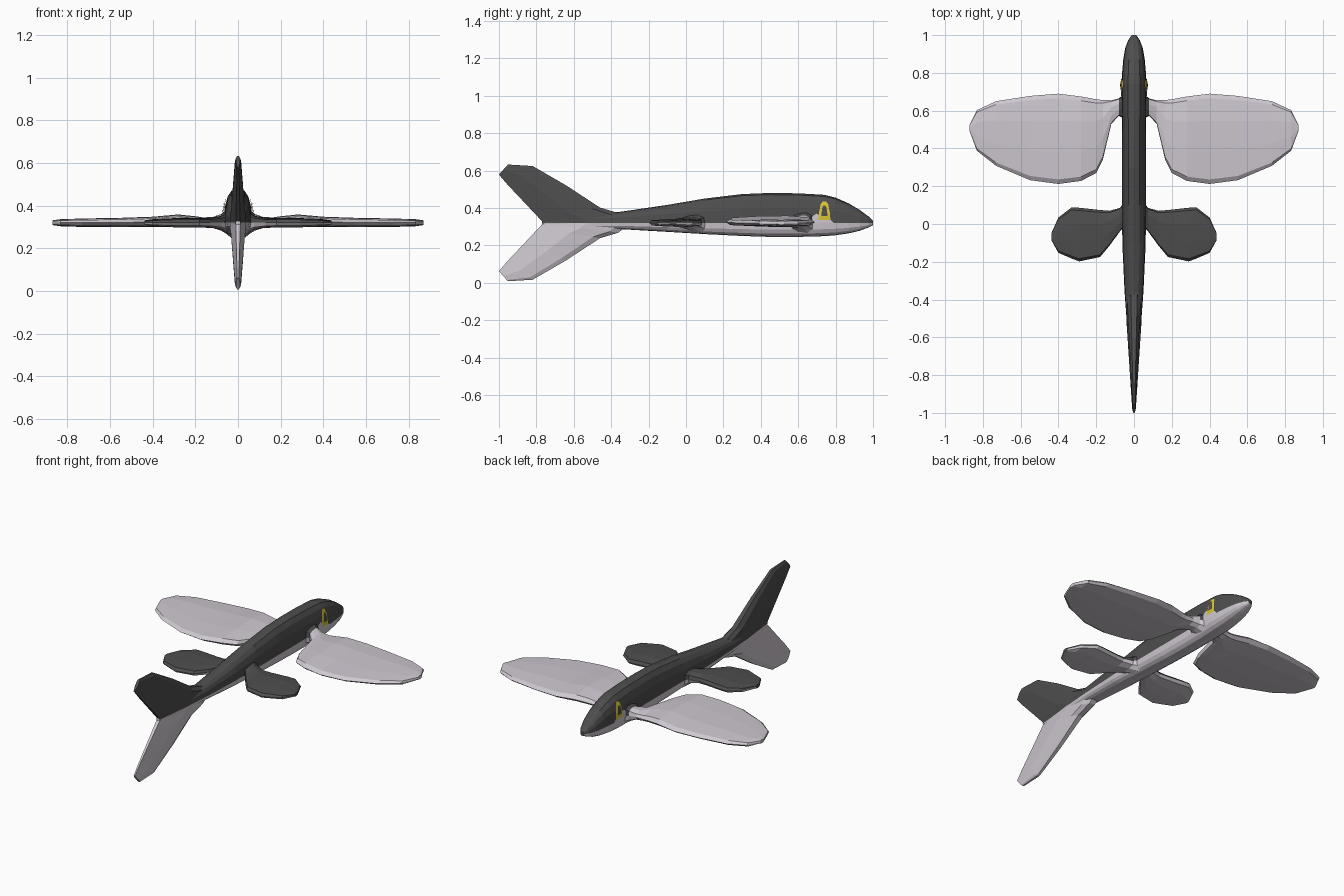
import bpy, bmesh, math

if "Cube" in bpy.data.objects:
    bpy.data.objects.remove(bpy.data.objects["Cube"])

MID = 0.32  # height where the dark back meets the pale belly


def material(name, rgb):
    m = bpy.data.materials.new(name)
    m.diffuse_color = (*rgb, 1)
    m.use_nodes = True
    m.node_tree.nodes["Principled BSDF"].inputs["Base Color"].default_value = m.diffuse_color
    return m


DARK = material("charcoal back", (0.075, 0.075, 0.075))
PALE = material("pale lilac grey", (0.62, 0.575, 0.63))
YELLOW = material("yellow eye ring", (0.68, 0.56, 0.035))
MATS = [DARK, PALE, YELLOW]


def finish(name, bm, rule, mirror=False):
    bmesh.ops.recalc_face_normals(bm, faces=bm.faces)
    for f in bm.faces:
        f.material_index = rule(f.calc_center_median())
    me = bpy.data.meshes.new(name)
    bm.to_mesh(me)
    bm.free()
    for m in MATS:
        me.materials.append(m)
    ob = bpy.data.objects.new(name, me)
    bpy.context.collection.objects.link(ob)
    if mirror:
        ob.modifiers.new("mirror", 'MIRROR').use_axis = (True, False, False)
    return ob


def loft(name, rings, rule, mirror=False):
    bm = bmesh.new()
    loops = [[bm.verts.new(p) for p in r] for r in rings]
    n = len(rings[0])
    for a, b in zip(loops, loops[1:]):
        for i in range(n):
            j = (i + 1) % n
            bm.faces.new((a[i], a[j], b[j], b[i]))
    bm.faces.new(loops[0])
    bm.faces.new(loops[-1])
    return finish(name, bm, rule, mirror)


def by_height(c):
    return 0 if c.z > MID else 1


# Body stations: y, half width, top z, bottom z
BODY = [(1.0, .012, .332, .308), (.975, .03, .355, .295), (.93, .047, .388, .278),
        (.87, .057, .424, .264), (.8, .063, .455, .254), (.74, .066, .47, .249),
        (.6, .064, .478, .245), (.45, .063, .48, .245), (.3, .063, .474, .25),
        (.1, .063, .45, .26), (-.1, .062, .416, .272), (-.36, .05, .378, .287),
        (-.55, .036, .365, .285), (-.77, .012, .328, .312)]
POWER = 2.6


def body_ring(y, w, top, bot, n=16):
    ring = []
    for i in range(n):
        a = 2 * math.pi * i / n
        c, s = math.cos(a), math.sin(a)
        h = top - MID if s > 0 else MID - bot
        ring.append((math.copysign(abs(c) ** (2 / POWER), c) * w, y,
                     MID + math.copysign(abs(s) ** (2 / POWER), s) * h))
    return ring


loft("body", [body_ring(*s) for s in BODY], by_height)


def skin(y, z, off):
    """Point on the right flank of the body, lifted by off."""
    for a, b in zip(BODY, BODY[1:]):
        if b[0] <= y <= a[0]:
            t = (a[0] - y) / (a[0] - b[0])
            w, top, bot = (a[k] + (b[k] - a[k]) * t for k in (1, 2, 3))
            h = top - MID if z > MID else MID - bot
            r = min(1, abs(z - MID) / h)
            return (w * (1 - r ** POWER) ** (1 / POWER) + off, y, z)


# Paired fins: stations run outward as x, leading y, trailing y, centre z, half thickness
def fin_ring(x, lead, trail, z, t):
    upper = [(0, 0), (.05, .75), (.3, 1.1), (.65, 1), (.95, .7), (1, 0)]
    loop = upper + [(s, -k) for s, k in upper[-2:0:-1]]
    return [(x, lead + (trail - lead) * s, z + k * t) for s, k in loop]


PECTORAL = [(.04, .70, .55, .325, .06), (.08, .665, .573, .322, .035),
            (.12, .655, .53, .321, .023), (.165, .656, .34, .321, .022),
            (.2, .66, .27, .324, .024), (.28, .675, .228, .33, .026),
            (.4, .69, .212, .324, .022), (.55, .678, .232, .321, .02),
            (.73, .65, .308, .32, .018), (.832, .603, .388, .32, .015),
            (.87, .525, .49, .32, .01)]
loft("pectoral_fins", [fin_ring(*s) for s in PECTORAL],
     lambda c: 0 if c.z > MID and c.x < .07 else 1, True)

PELVIC = [(.04, .13, 0, MID, .05), (.075, .085, -.04, MID, .03),
          (.13, .07, -.115, MID, .021), (.18, .074, -.175, MID, .02),
          (.29, .086, -.198, MID, .02), (.33, .088, -.183, MID, .018),
          (.4, .035, -.153, MID, .015), (.438, -.05, -.085, MID, .01)]
loft("pelvic_fins", [fin_ring(*s) for s in PELVIC], by_height, True)


# Tail lobes: leading (y, z) and trailing (y, z), heights above the midline
def tail_width(y):
    return max(.006, .05 - (-.36 - y) * .065)


LOBE = [((-.30, 0), (-.765, 0)), ((-.36, .052), (-.765, .003)),
        ((-.46, .082), (-.79, .03)), ((-.64, .2), (-.87, .115)),
        ((-.82, .304), (-.952, .202)), ((-.952, .312), (-1.0, .258))]


def lobe_ring(lead, trail, sign):
    side = [(0, .35), (.12, .75), (.5, 1), (1, .45)]
    loop = side + [(s, -k) for s, k in reversed(side)]
    ring = []
    for s, k in loop:
        y = lead[0] + (trail[0] - lead[0]) * s
        z = lead[1] + (trail[1] - lead[1]) * s
        ring.append((k * tail_width(y), y, MID + sign * z))
    return ring


for name, sign, idx in (("upper_tail_lobe", 1, 0), ("lower_tail_lobe", -1, 1)):
    loft(name, [lobe_ring(a, b, sign) for a, b in LOBE], lambda c, i=idx: i)


# Flank markings: thin patches following the skin
def patch(name, outline, centre, off, colour):
    bm = bmesh.new()
    rings = []
    for s in (1, .5):
        rings.append([bm.verts.new(skin(centre[0] + (y - centre[0]) * s,
                                        centre[1] + (z - centre[1]) * s, off))
                      for y, z in outline])
    n = len(outline)
    for i in range(n):
        j = (i + 1) % n
        bm.faces.new((rings[0][i], rings[0][j], rings[1][j], rings[1][i]))
    bm.faces.new(rings[1])
    finish(name, bm, lambda c: colour, True)


patch("cheek_patches", [(.66, .318), (.72, .316), (.79, .318), (.775, .335),
                        (.72, .352), (.7, .37), (.675, .355)], (.715, .33), .003, 1)
EYE = [(.708, .335), (.772, .335), (.77, .37), (.76, .42), (.75, .433),
       (.73, .433), (.72, .42), (.71, .37)]
patch("eye_rings", EYE, (.74, .382), .005, 2)
patch("pupils", [(.74 + (y - .74) * .5, .385 + (z - .385) * .56) for y, z in EYE],
      (.74, .385), .008, 0)
